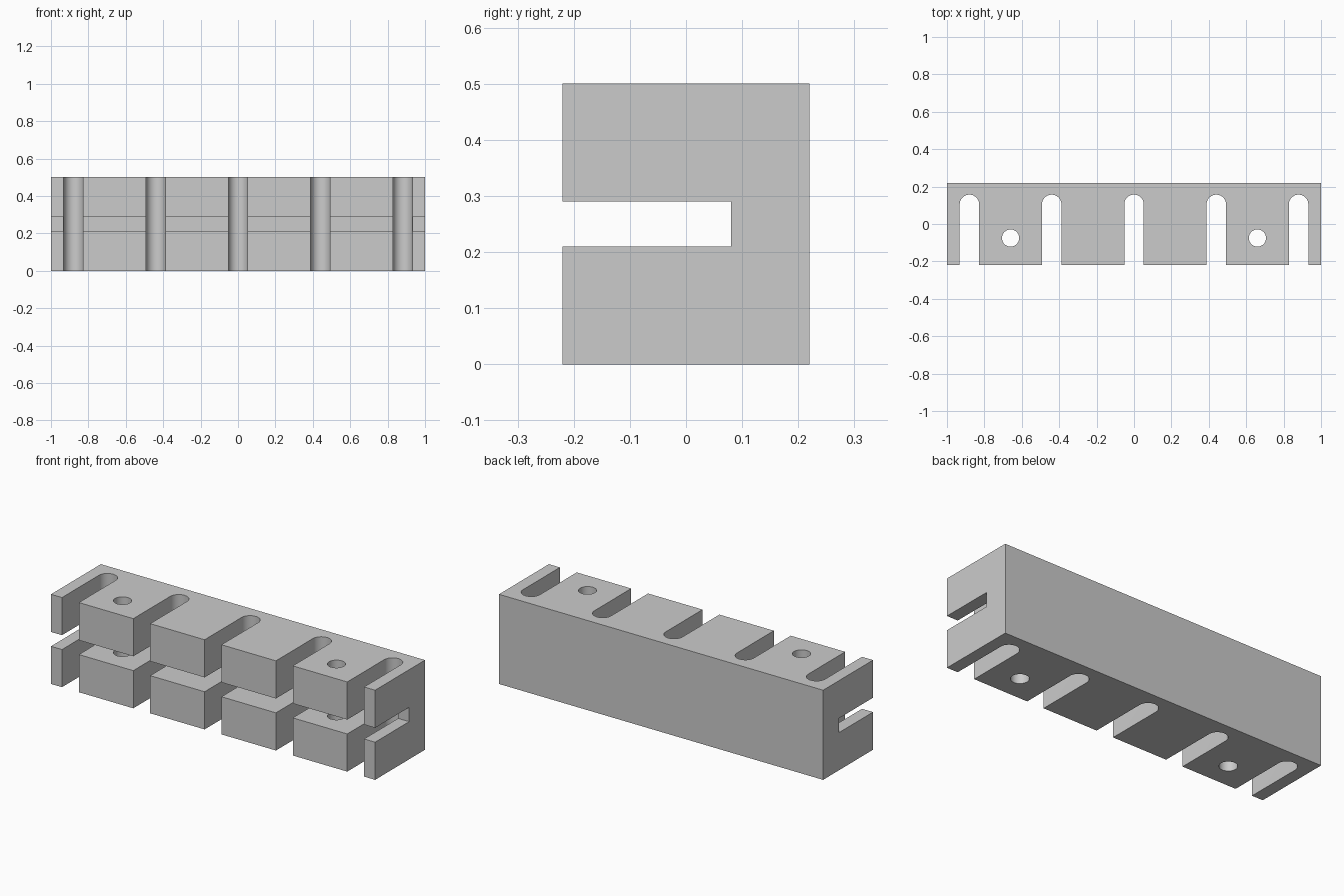
import bpy
import bmesh
from math import cos, sin, pi, radians

cube = bpy.data.objects.get("Cube")
if cube:
    bpy.data.objects.remove(cube, do_unlink=True)

LENGTH, DEPTH, HEIGHT = 2.0, 0.44, 0.5
SLOT_PITCH, SLOT_RADIUS, SLOT_END = 0.44, 0.052, 0.157
HOLE_X, HOLE_Y, HOLE_RADIUS = 0.66, -0.075, 0.046
GROOVE_BOTTOM, GROOVE_TOP, GROOVE_END = 0.21, 0.29, 0.08

grey = bpy.data.materials.new("plain grey")
grey.use_nodes = True
colour = (0.6, 0.6, 0.6, 1)
grey.diffuse_color = colour
grey.node_tree.nodes["Principled BSDF"].inputs["Base Color"].default_value = colour


def arc(cx, cy, radius, sweep, steps):
    return [(cx + radius * cos(sweep * i / steps), cy + radius * sin(sweep * i / steps))
            for i in range(steps + 1)]


def rectangle(x0, x1, y0, y1):
    return [(x0, y0), (x1, y0), (x1, y1), (x0, y1)]


def prisms(name, outlines, z0, z1):
    """Extrude each outline upward from z0 to z1 into one object."""
    bm = bmesh.new()
    for outline in outlines:
        face = bm.faces.new([bm.verts.new((x, y, z0)) for x, y in outline])
        top = bmesh.ops.extrude_face_region(bm, geom=[face])["geom"]
        verts = [g for g in top if isinstance(g, bmesh.types.BMVert)]
        bmesh.ops.translate(bm, verts=verts, vec=(0, 0, z1 - z0))
    bmesh.ops.recalc_face_normals(bm, faces=bm.faces)
    mesh = bpy.data.meshes.new(name)
    bm.to_mesh(mesh)
    bm.free()
    mesh.materials.append(grey)
    obj = bpy.data.objects.new(name, mesh)
    bpy.context.collection.objects.link(obj)
    return obj


def cut(target, cutter):
    cutter.hide_render = True
    mod = target.modifiers.new(cutter.name, "BOOLEAN")
    mod.operation, mod.solver, mod.object = "DIFFERENCE", "EXACT", cutter
    bpy.context.view_layer.objects.active = target
    bpy.ops.object.modifier_apply(modifier=mod.name)
    bpy.data.objects.remove(cutter, do_unlink=True)


# Solid bar
front = -DEPTH / 2
block = prisms("slotted_block", [rectangle(-LENGTH / 2, LENGTH / 2, front, -front)], 0, HEIGHT)

# Five round-ended vertical slots, open at the front, and two screw holes
outlines = []
for i in range(-2, 3):
    x = i * SLOT_PITCH
    outlines.append([(x - SLOT_RADIUS, front - 0.1), (x + SLOT_RADIUS, front - 0.1)]
                    + arc(x, SLOT_END - SLOT_RADIUS, SLOT_RADIUS, pi, 24))
for side in (-1, 1):
    outlines.append(arc(side * HOLE_X, HOLE_Y, HOLE_RADIUS, 2 * pi, 40)[:-1])
cut(block, prisms("slot_cutter", outlines, -0.1, HEIGHT + 0.1))

# Horizontal groove along the whole front
groove = rectangle(-LENGTH / 2 - 0.1, LENGTH / 2 + 0.1, front - 0.2, GROOVE_END)
cut(block, prisms("groove_cutter", [groove], GROOVE_BOTTOM, GROOVE_TOP))

# Smooth the rounded walls, keep corners crisp
bpy.ops.object.select_all(action="DESELECT")
block.select_set(True)
bpy.context.view_layer.objects.active = block
bpy.ops.object.shade_smooth_by_angle(angle=radians(30))
